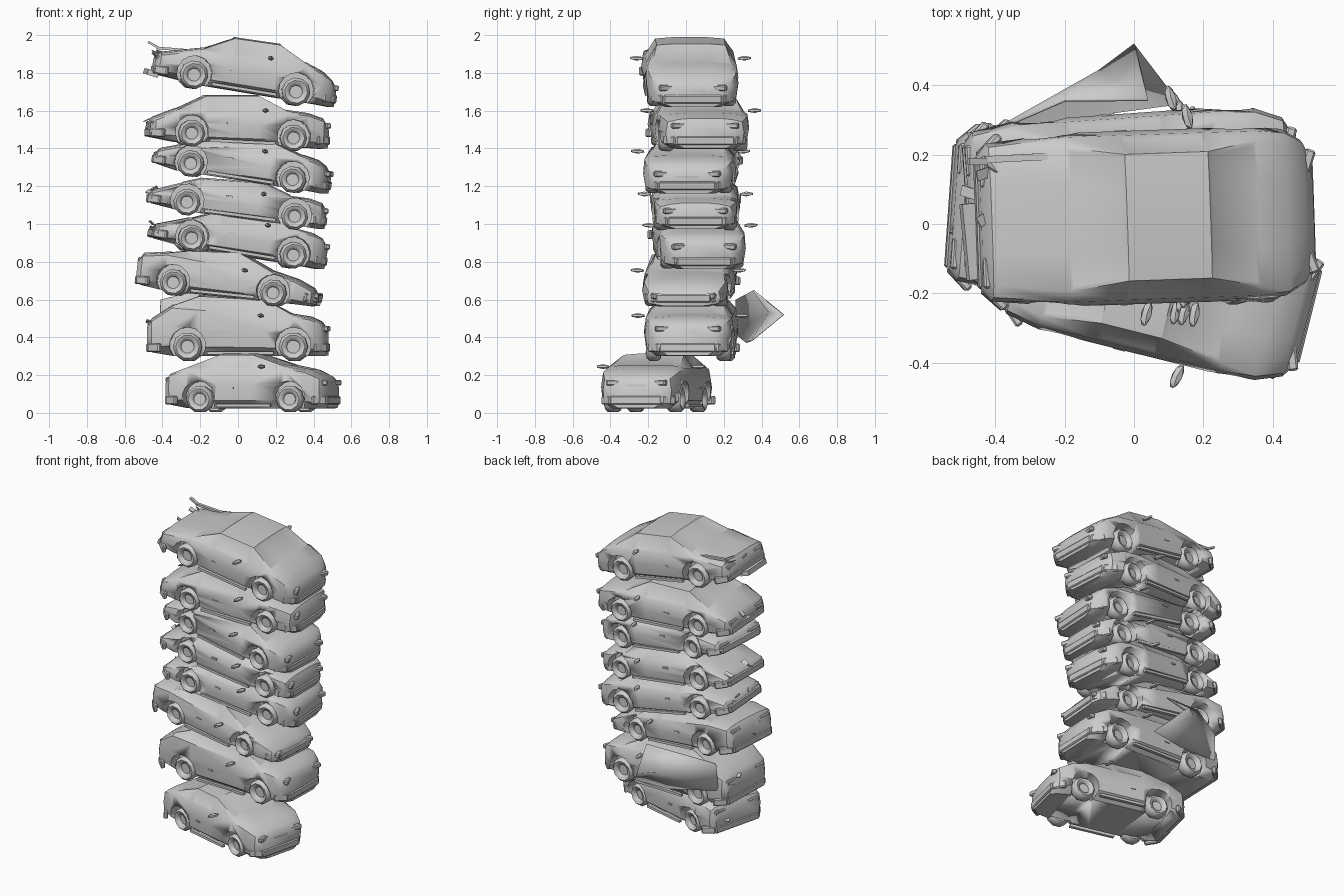
import bpy, bmesh, random
from math import atan2, cos, sin, radians, pi
from mathutils import Matrix, Vector

if "Cube" in bpy.data.objects:
    bpy.data.objects.remove(bpy.data.objects["Cube"])

random.seed(4)


def finish(name, bm, matrix, angle=35):
    bmesh.ops.recalc_face_normals(bm, faces=bm.faces)
    mesh = bpy.data.meshes.new(name)
    bm.to_mesh(mesh)
    bm.free()
    ob = bpy.data.objects.new(name, mesh)
    bpy.context.collection.objects.link(ob)
    ob.matrix_world = matrix
    bpy.ops.object.select_all(action='DESELECT')
    ob.select_set(True)
    bpy.context.view_layer.objects.active = ob
    bpy.ops.object.shade_smooth_by_angle(angle=radians(angle))
    return ob


def add_box(bm, loc, size, rot=(0, 0, 0)):
    m = Matrix.Translation(loc)
    for a, ax in zip(rot, 'XYZ'):
        m = m @ Matrix.Rotation(a, 4, ax)
    bmesh.ops.create_cube(bm, size=1, matrix=m @ Matrix.Diagonal((*size, 1)))


def add_disc(bm, loc, r1, r2, depth, sides):
    """Cylinder or cone lying along the y axis."""
    m = Matrix.Translation(loc) @ Matrix.Rotation(pi / 2, 4, 'X')
    bmesh.ops.create_cone(bm, cap_ends=True, segments=sides, radius1=r1, radius2=r2,
                          depth=depth, matrix=m)


def body_mesh(P, hw):
    """Loft sections from tail to nose: (x, bottom, belt, top, width, top width)."""
    P = [Vector(p) for p in P]
    b1, b4 = P[1].y - 0.015, P[4].y - 0.015
    st = [(P[0].x - 0.015, -0.01, P[0].y - 0.05, P[0].y - 0.035, 0.78, 0.72),
          (P[0].x + 0.01, -0.03, P[0].y - 0.015, P[0].y, 0.91, 0.8),
          (P[1].x, -0.048, b1, P[1].y, 1.0, 0.83)]
    for i in (2, 3):
        t = (P[i].x - P[1].x) / (P[4].x - P[1].x)
        belt = min(b1 + (b4 - b1) * t, P[i].y - 0.025)
        st.append((P[i].x, -0.048, belt, P[i].y, 1.0, 0.73))
    st.append((P[4].x, -0.048, b4, P[4].y, 1.0, 0.84))
    mid = (P[4] * 0.45 + P[5] * 0.55)
    st += [(mid.x, -0.048, mid.y - 0.006, mid.y + 0.008, 0.96, 0.8),
           (P[5].x - 0.015, -0.05, P[5].y - 0.015, P[5].y, 0.83, 0.7),
           (P[5].x + 0.015, -0.045, P[5].y - 0.06, P[5].y - 0.04, 0.62, 0.55)]
    bm = bmesh.new()
    rings = []
    for x, zb, belt, top, w, tw in st:
        h = belt - zb
        half = [(0.72 * w, zb), (0.96 * w, zb + 0.2 * h), (w, zb + 0.6 * h),
                (0.95 * w, belt), (tw * w if tw < w else tw, top - 0.003),
                (0.5 * tw * w, top + 0.004)]
        pts = half + [(-y, z) for y, z in reversed(half)]
        rings.append([bm.verts.new((x, y * hw, z)) for y, z in pts])
    n = len(rings[0])
    grid = [[bm.faces.new((a[k], a[(k + 1) % n], b[(k + 1) % n], b[k])) for k in range(n)]
            for a, b in zip(rings, rings[1:])]
    bm.faces.new(rings[0])
    bm.faces.new(rings[-1])
    bmesh.ops.recalc_face_normals(bm, faces=bm.faces)
    # recessed side windows, rear window and windscreen
    for group in ([grid[3][3]], [grid[3][7]], grid[2][4:7], grid[4][4:7]):
        bmesh.ops.inset_region(bm, faces=group, thickness=0.012, depth=-0.004,
                               use_even_offset=True)
    return bm


def car(name, rear, front, y, yaw, width, profile, r=0.072):
    """Wheel centres and roof profile are given in the front view (x, z)."""
    xm, zm = (rear[0] + front[0]) / 2, (rear[1] + front[1]) / 2
    dx, dz = front[0] - rear[0], rear[1] - front[1]
    p, base, hw = atan2(dz, dx), (dx * dx + dz * dz) ** 0.5, width / 2
    M = (Matrix.Translation((xm, y, zm)) @ Matrix.Rotation(radians(yaw), 4, 'Z')
         @ Matrix.Rotation(p, 4, 'Y'))
    P = [((x - xm) * cos(p) - (z - zm) * sin(p), (x - xm) * sin(p) + (z - zm) * cos(p))
         for x, z in profile]
    body = finish(name + '_body', body_mesh(P, hw), M)
    axles = [(sx * base / 2, sy) for sx in (-1, 1) for sy in (-1, 1)]

    # wheel wells
    bm = bmesh.new()
    for x, s in axles:
        add_disc(bm, (x, s * hw, 0.008), r + 0.017, r + 0.017, 0.19, 14)
    cut = finish(name + '_well_cutter', bm, M)
    cut.hide_render = True
    mod = body.modifiers.new('wells', 'BOOLEAN')
    mod.operation, mod.object, mod.solver = 'DIFFERENCE', cut, 'EXACT'
    bpy.context.view_layer.objects.active = body
    bpy.ops.object.modifier_apply(modifier='wells')
    bpy.data.objects.remove(cut)

    # chunky wheels: tyre with sloped shoulders and a sunken hub
    bm = bmesh.new()
    for x, s in axles:
        ring = []
        for rad, off in ((0.6, -0.04), (0.85, -0.04), (1, -0.024), (1, 0.02), (0.8, 0.036),
                         (0.55, 0.03), (0.45, 0.012)):
            ring.append([bm.verts.new((x + r * rad * cos(k * pi / 5), s * (hw - 0.052 + off),
                                       r * rad * sin(k * pi / 5))) for k in range(10)])
        for a, b in zip(ring, ring[1:]):
            for k in range(10):
                bm.faces.new((a[k], a[(k + 1) % 10], b[(k + 1) % 10], b[k]))
        bm.faces.new(ring[0])
        bm.faces.new(ring[-1])
    finish(name + '_wheels', bm, M, 50)

    # bumpers, lamps, grille
    bm = bmesh.new()
    tail, nose = P[0], P[5]
    for x, e, w in ((tail[0] - 0.005, -1, 0.76), (nose[0] + 0.008, 1, 0.62)):
        add_box(bm, (x, 0, -0.005), (0.03, 2 * hw * w, 0.045))
        for s in (-1, 1):
            add_box(bm, (x - e * 0.03, s * hw * (w + 0.12), -0.005), (0.085, 0.025, 0.045),
                    (0, 0, -e * s * 0.75))
    for s in (-1, 1):
        add_box(bm, (nose[0] - 0.003, s * hw * 0.55, nose[1] - 0.035), (0.03, 0.085, 0.03),
                (0, 0, -s * 0.35))
        add_box(bm, (tail[0] - 0.002, s * hw * 0.58, tail[1] - 0.035), (0.025, 0.09, 0.03))
    add_box(bm, (nose[0] + 0.005, 0, nose[1] - 0.05), (0.02, hw * 0.55, 0.025))
    bmesh.ops.bevel(bm, geom=bm.edges[:], offset=0.006, segments=1, affect='EDGES')
    finish(name + '_bumpers_and_lamps', bm, M)

    # mirrors, door handles, sill trims
    bm = bmesh.new()
    mz = P[4][1] - 0.005
    for s in (-1, 1):
        m = (Matrix.Translation((0.11, s * (hw + 0.035), mz)) @ Matrix.Rotation(s * 0.2, 4, 'Z')
             @ Matrix.Diagonal((0.017, 0.042, 0.013, 1)))
        bmesh.ops.create_icosphere(bm, subdivisions=1, radius=1, matrix=m)
        add_box(bm, (-0.07, s * hw * 0.985, 0.06), (0.035, 0.012, 0.01))
        add_box(bm, (0, s * hw * 0.93, -0.032), (base - 2 * r - 0.05, 0.02, 0.016))
    finish(name + '_mirrors_and_trim', bm, M)

    # torn scraps behind the tail
    bm = bmesh.new()
    for i in range(3):
        add_box(bm, (tail[0] - random.uniform(-0.02, 0.015), random.uniform(-0.7, 0.7) * hw,
                     random.uniform(0.02, max(tail[1], 0.05))),
                (random.uniform(0.03, 0.06), 0.03, 0.006),
                [random.uniform(-0.6, 0.6) for _ in range(3)])
    finish(name + '_scraps', bm, M)


# the stack, bottom to top
car('coupe_1', (-0.165, 0.072), (0.325, 0.072), -0.16, -14, 0.45,
    [(-0.34, 0.21), (-0.23, 0.245), (-0.06, 0.31), (0.12, 0.31), (0.30, 0.25), (0.50, 0.195)])
car('hatchback_2', (-0.26, 0.35), (0.30, 0.35), 0.025, -2, 0.48,
    [(-0.46, 0.50), (-0.34, 0.57), (-0.2, 0.62), (0.15, 0.60), (0.30, 0.52), (0.46, 0.48)], 0.078)
car('wagon_3', (-0.33, 0.69), (0.20, 0.635), 0.02, -4, 0.47,
    [(-0.50, 0.845), (-0.36, 0.85), (-0.25, 0.86), (0.02, 0.85), (0.20, 0.745), (0.42, 0.655)])
car('sedan_4', (-0.26, 0.925), (0.28, 0.835), 0.065, 4, 0.47,
    [(-0.44, 1.0), (-0.26, 1.03), (-0.1, 1.07), (0.18, 1.06), (0.31, 0.97), (0.46, 0.915)])
car('sedan_5', (-0.27, 1.115), (0.30, 1.04), 0.05, 0, 0.47,
    [(-0.46, 1.18), (-0.3, 1.215), (-0.18, 1.24), (0.12, 1.22), (0.28, 1.145), (0.46, 1.105)])
car('sedan_6', (-0.24, 1.32), (0.30, 1.235), 0.03, -3, 0.49,
    [(-0.42, 1.40), (-0.3, 1.42), (-0.2, 1.44), (0.2, 1.43), (0.35, 1.36), (0.48, 1.30)])
car('sedan_7', (-0.26, 1.48), (0.28, 1.455), 0.07, 4, 0.50,
    [(-0.46, 1.565), (-0.33, 1.61), (-0.18, 1.68), (0.1, 1.68), (0.25, 1.60), (0.46, 1.555)])
car('sedan_8', (-0.24, 1.79), (0.30, 1.70), 0.02, 2, 0.50,
    [(-0.42, 1.91), (-0.19, 1.93), (-0.02, 1.985), (0.22, 1.95), (0.36, 1.85), (0.51, 1.755)], 0.076)

# bent panel hanging off the back side of the second car
bm = bmesh.new()
hub = bm.verts.new((-0.10, 0.445, 0.53))
rim = [bm.verts.new(v) for v in ((-0.42, 0.26, 0.42), (-0.41, 0.27, 0.60), (-0.2, 0.36, 0.65),
                                 (0.04, 0.36, 0.65), (0.0, 0.52, 0.52), (0.13, 0.35, 0.38),
                                 (-0.1, 0.32, 0.37))]
for a, b in zip(rim, rim[1:] + rim[:1]):
    bm.faces.new((hub, a, b))
panel = finish('loose_panel', bm, Matrix.Identity(4), 80)
panel.modifiers.new('thickness', 'SOLIDIFY').thickness = 0.008

# raised tailgate strips on the top car
bm = bmesh.new()
add_box(bm, (-0.34, 0.19, 1.925), (0.18, 0.02, 0.014), (0, 0.08, 0.05))
add_box(bm, (-0.45, 0.18, 1.95), (0.06, 0.02, 0.012), (0, 0.5, 0))
add_box(bm, (-0.46, -0.05, 1.80), (0.06, 0.22, 0.03), (0, 0.3, 0.1))
finish('tailgate_scraps', bm, Matrix.Identity(4))
